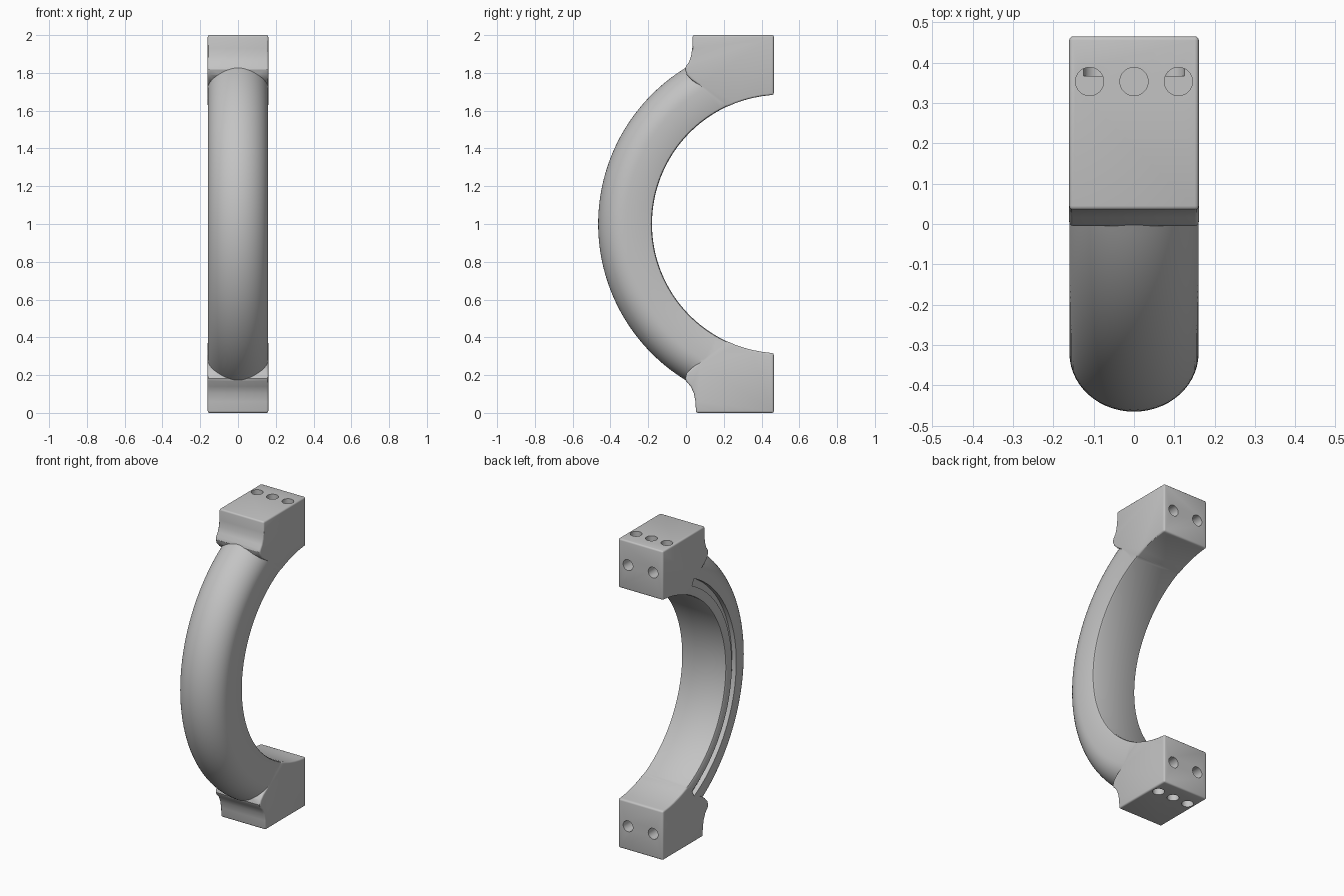
import bpy, bmesh
from math import sin, cos, pi, radians
from mathutils import Vector, Matrix

cube = bpy.data.objects.get("Cube")
if cube:
    bpy.data.objects.remove(cube, do_unlink=True)

CY, CZ = 0.505, 1.0            # centre of the handle arc
INNER, OUTER, HALF = 0.685, 0.97, 0.16
BACK = 0.465

grey = bpy.data.materials.new("matte_grey")
grey.use_nodes = True
grey.diffuse_color = (0.55, 0.55, 0.55, 1)
grey.node_tree.nodes["Principled BSDF"].inputs["Base Color"].default_value = (0.55, 0.55, 0.55, 1)


def finish(name, bm):
    bmesh.ops.recalc_face_normals(bm, faces=bm.faces)
    mesh = bpy.data.meshes.new(name)
    bm.to_mesh(mesh)
    bm.free()
    mesh.materials.append(grey)
    ob = bpy.data.objects.new(name, mesh)
    bpy.context.collection.objects.link(ob)
    return ob


def arc_point(r, a):
    return CY - r * cos(a), CZ + r * sin(a)


def sweep(name, section, limit, steps):
    """Sweep an (x, radius) section along the arc from -limit to +limit degrees."""
    bm = bmesh.new()
    rings = []
    for i in range(steps + 1):
        a = radians(limit) * (2 * i / steps - 1)
        rings.append([bm.verts.new((x, *arc_point(r, a))) for x, r in section])
    n = len(section)
    for p, q in zip(rings, rings[1:]):
        for k in range(n):
            bm.faces.new((p[k], p[(k + 1) % n], q[(k + 1) % n], q[k]))
    bm.faces.new(rings[0])
    bm.faces.new(rings[-1])
    return finish(name, bm)


def apply(ob, mod):
    bpy.context.view_layer.objects.active = ob
    bpy.ops.object.modifier_apply(modifier=mod.name)


def combine(ob, other, operation):
    mod = ob.modifiers.new("combine", 'BOOLEAN')
    mod.operation, mod.solver, mod.object = operation, 'EXACT', other
    apply(ob, mod)
    bpy.data.objects.remove(other, do_unlink=True)


def mount_block(name, front, flip):
    """Mounting block: side profile extruded across x with rounded edges."""
    profile = [(BACK, 2.0)] + front
    profile += [(-0.005, 1.818), (0.004, 1.79), (0.03, 1.762), (0.07, 1.735), (0.15, 1.66)]
    profile += [arc_point(INNER - 0.0005, radians(a)) for a in range(65, 86, 4)]
    profile.append((BACK, 1.684))
    bm = bmesh.new()
    w = HALF + 0.0005
    face = bm.faces.new([bm.verts.new((-w, y, 2 - z if flip else z)) for y, z in profile])
    new = bmesh.ops.extrude_face_region(bm, geom=[face])["geom"]
    bmesh.ops.translate(bm, vec=(2 * w, 0, 0), verts=[v for v in new if isinstance(v, bmesh.types.BMVert)])
    ob = finish(name, bm)
    mod = ob.modifiers.new("rounding", 'BEVEL')
    mod.width, mod.segments, mod.angle_limit = 0.01, 3, radians(50)
    apply(ob, mod)
    return ob


def drill(ob, centre, axis, depth):
    """Cut a blind round hole starting at centre and going along axis."""
    bm = bmesh.new()
    axis = Vector(axis)
    turn = axis.to_track_quat('Z', 'Y').to_matrix().to_4x4()
    bmesh.ops.create_cone(bm, cap_ends=True, segments=32, radius1=0.035, radius2=0.035,
                          depth=2 * depth, matrix=Matrix.Translation(centre) @ turn)
    combine(ob, finish("hole_cutter", bm), 'DIFFERENCE')


# Curved grip: flat inside, rounded outside
edge = 0.825
section = [(HALF * cos(pi * k / 28), edge + (OUTER - edge) * sin(pi * k / 28)) for k in range(29)]
section += [(-HALF, INNER + 0.012), (-HALF + 0.004, INNER + 0.004), (-HALF + 0.012, INNER)]
section += [(-x, r) for x, r in reversed(section[-3:])]
grip = sweep("curved_grip", section, 85, 96)

# Mounting blocks at both ends
top_front = [(0.035, 2.0), (0.033, 1.93), (0.027, 1.89), (0.016, 1.858), (0.0, 1.835)]
low_front = [(0.053, 2.0), (0.05, 1.94), (0.041, 1.895), (0.025, 1.86), (0.0, 1.832)]
combine(grip, mount_block("top_block", top_front, False), 'UNION')
combine(grip, mount_block("bottom_block", low_front, True), 'UNION')

# Long channel in the side of the grip
channel = [(-0.2, 0.745), (-0.13, 0.745), (-0.13, 0.79), (-0.2, 0.79)]
combine(grip, sweep("channel_cutter", channel, 63, 80), 'DIFFERENCE')

# Screw holes in the ends and the back of each block
for end, inward in ((2.0, -1), (0.0, 1)):
    for x in (-0.11, 0, 0.11):
        drill(grip, (x, 0.353, end), (0, 0, inward), 0.16)
    for x in (-0.09, 0.09):
        drill(grip, (x, BACK, end + inward * 0.155), (0, -1, 0), 0.098)

bpy.ops.object.select_all(action='DESELECT')
grip.select_set(True)
bpy.context.view_layer.objects.active = grip
bpy.ops.object.shade_smooth_by_angle(angle=radians(30))
